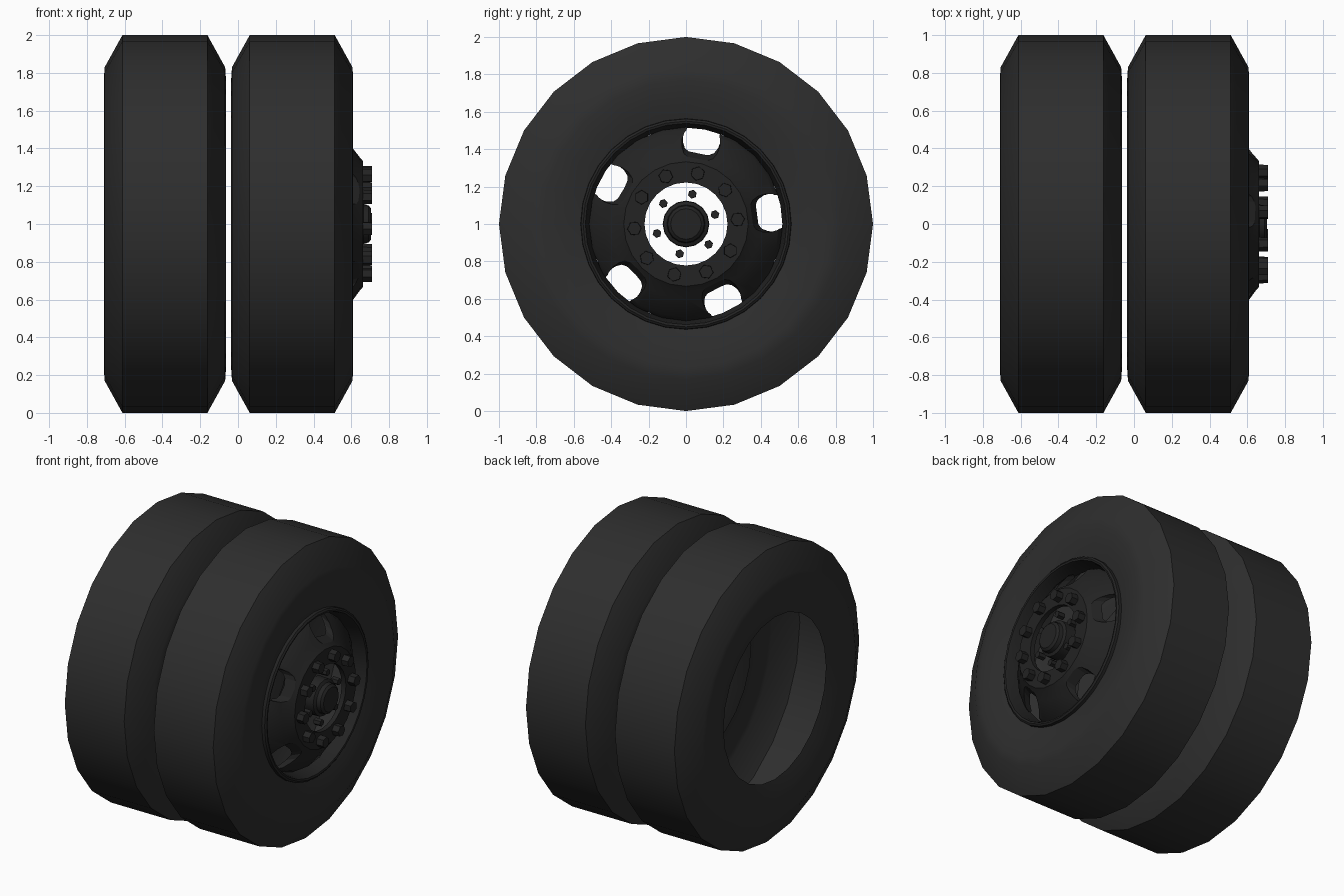
import bpy, bmesh, math
from mathutils import Matrix, Vector

if "Cube" in bpy.data.objects:
    bpy.data.objects.remove(bpy.data.objects["Cube"])

AXLE_Z = 1.0


def material(name, v):
    m = bpy.data.materials.new(name)
    m.diffuse_color = (v, v, v, 1)
    m.use_nodes = True
    m.node_tree.nodes["Principled BSDF"].inputs["Base Color"].default_value = m.diffuse_color
    return m


RUBBER = material("black_rubber", 0.027)
STEEL = material("dark_steel", 0.017)


def finish(bm, name, mat, smooth=35):
    """Turn a bmesh into an object on the axle."""
    bmesh.ops.recalc_face_normals(bm, faces=bm.faces)
    me = bpy.data.meshes.new(name)
    bm.to_mesh(me)
    bm.free()
    me.materials.append(mat)
    ob = bpy.data.objects.new(name, me)
    ob.location.z = AXLE_Z
    bpy.context.collection.objects.link(ob)
    bpy.ops.object.select_all(action='DESELECT')
    ob.select_set(True)
    bpy.context.view_layer.objects.active = ob
    if smooth:
        bpy.ops.object.shade_smooth_by_angle(angle=math.radians(smooth))
    return ob


def lathe(name, profile, mat, closed=False, seg=24):
    """Revolve (x, radius) points around the x axis."""
    bm = bmesh.new()
    rings = []
    for k in range(seg):
        a = 2 * math.pi * k / seg
        rings.append([bm.verts.new((x, r * math.cos(a), r * math.sin(a))) for x, r in profile])
    n = len(profile)
    for k in range(seg):
        p, q = rings[k], rings[(k + 1) % seg]
        for i in range(n if closed else n - 1):
            j = (i + 1) % n
            bm.faces.new((p[i], p[j], q[j], q[i]))
    bmesh.ops.remove_doubles(bm, verts=bm.verts, dist=1e-5)
    return finish(bm, name, mat)


def bolts(name, count, start, ring_r, size, x0, x1):
    """Ring of hexagonal bolt heads pointing along +x."""
    bm = bmesh.new()
    for k in range(count):
        a = math.radians(start + 360 * k / count)
        pos = Vector(((x0 + x1) / 2, ring_r * math.cos(a), ring_r * math.sin(a)))
        mtx = (Matrix.Translation(pos) @ Matrix.Rotation(a, 4, 'X')
               @ Matrix.Rotation(math.pi / 2, 4, 'Y'))
        bmesh.ops.create_cone(bm, cap_ends=True, segments=6, radius1=size,
                              radius2=size * 0.95, depth=x1 - x0, matrix=mtx)
    return finish(bm, name, STEEL, 0)


# Tyres: hollow shells, open at the bead
half = [(0.225, 1.0), (0.319, 0.83), (0.323, 0.77), (0.312, 0.66), (0.285, 0.555)]
for name, cx in (("outer_tyre", 0.287), ("inner_tyre", -0.387)):
    section = [(cx - x, r) for x, r in reversed(half)] + [(cx + x, r) for x, r in half]
    lathe(name, section, RUBBER)

# Rim lip with a short barrel
lathe("rim_lip", [(0.56, 0.565), (0.595, 0.562), (0.603, 0.55), (0.60, 0.538),
                  (0.575, 0.53), (0.48, 0.515), (0.48, 0.53), (0.55, 0.545)],
      STEEL, closed=True, seg=32)

# Conical wheel disc with a raised hub face
disc = lathe("wheel_disc", [(0.50, 0.518), (0.535, 0.50), (0.61, 0.40), (0.645, 0.352),
                            (0.662, 0.333), (0.662, 0.222), (0.63, 0.222), (0.63, 0.315),
                            (0.58, 0.385), (0.505, 0.48), (0.475, 0.512)],
             STEEL, closed=True)

# Five hand holes: rounded slots, leaning outwards towards the back
bm = bmesh.new()
for k in range(5):
    a = math.radians(7.6 + 72 * k)
    mtx = (Matrix.Rotation(a, 4, 'X') @ Matrix.Translation((0.56, 0.445, 0))
           @ Matrix.Rotation(math.radians(-25), 4, 'Z'))
    outline = []
    for side in (1, -1):
        for i in range(7):
            t = math.pi * i / 6
            outline.append((side * 0.048 * math.cos(t), side * (0.055 + 0.048 * math.sin(t))))
    lo, hi = ([bm.verts.new(mtx @ Vector((x, y, z))) for y, z in outline] for x in (-0.2, 0.2))
    n = len(outline)
    bm.faces.new(lo)
    bm.faces.new(hi)
    for i in range(n):
        j = (i + 1) % n
        bm.faces.new((lo[i], lo[j], hi[j], hi[i]))
cutter = finish(bm, "slot_cutter", STEEL, 0)
cutter.hide_render = True
bpy.ops.object.select_all(action='DESELECT')
disc.select_set(True)
bpy.context.view_layer.objects.active = disc
mod = disc.modifiers.new("slots", 'BOOLEAN')
mod.operation = 'DIFFERENCE'
mod.solver = 'EXACT'
mod.object = cutter
bpy.ops.object.modifier_move_to_index(modifier=mod.name, index=0)
bpy.ops.object.modifier_apply(modifier=mod.name)
bpy.data.objects.remove(cutter)

# Hub cap in the open centre
lathe("hub_cap", [(0.58, 0.0), (0.58, 0.125), (0.655, 0.122), (0.665, 0.103), (0.692, 0.098),
                  (0.705, 0.082), (0.705, 0.0)], STEEL, seg=16)

# Wheel bolts and the smaller hub nuts
bolts("wheel_bolts", 10, 5, 0.277, 0.039, 0.655, 0.71)
bolts("hub_nuts", 6, 18, 0.163, 0.024, 0.61, 0.66)
